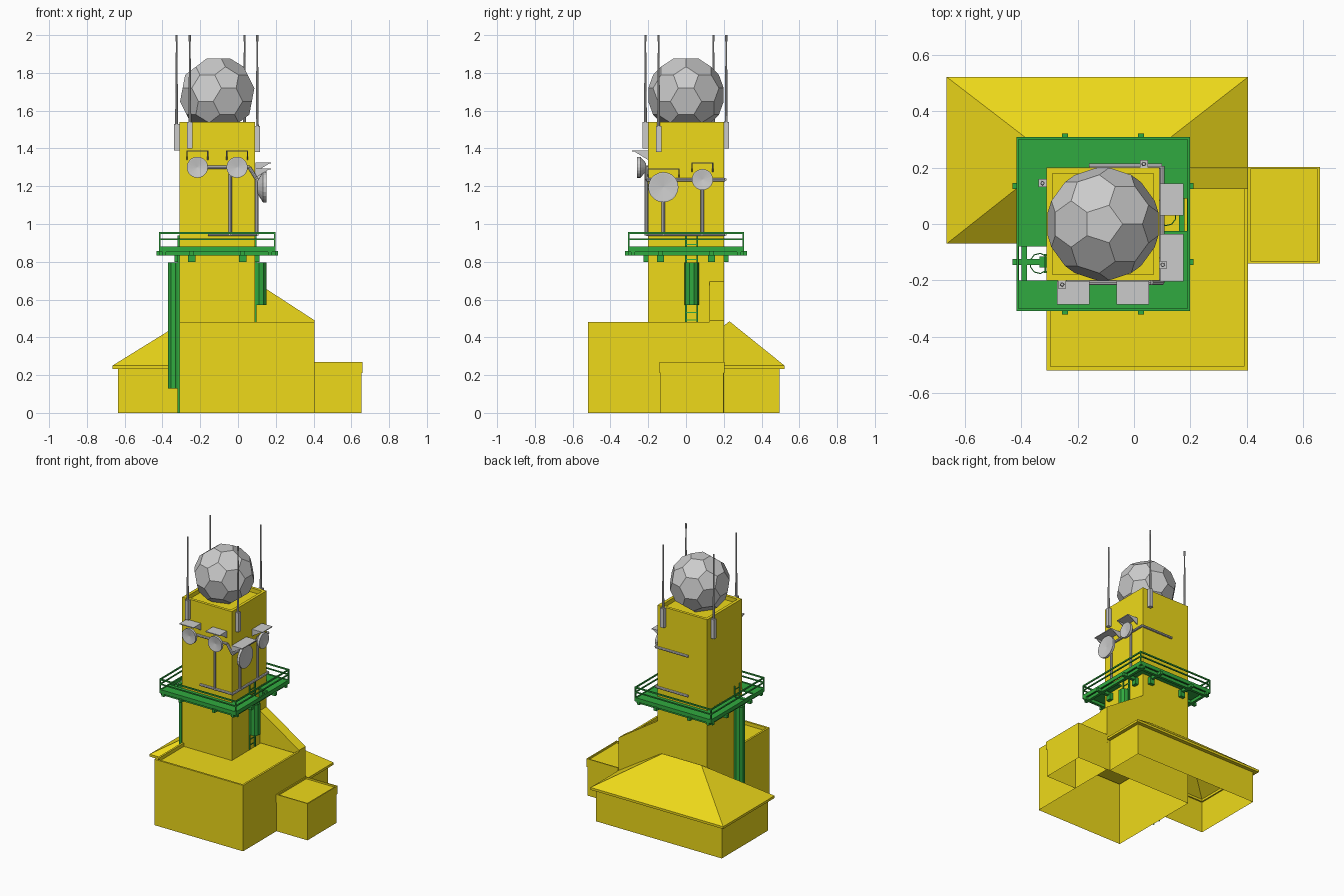
import bpy, bmesh, math
from mathutils import Vector, Matrix

if "Cube" in bpy.data.objects:
    bpy.data.objects.remove(bpy.data.objects["Cube"])


def material(name, col):
    m = bpy.data.materials.new(name)
    m.diffuse_color = (*col, 1)
    m.use_nodes = True
    m.node_tree.nodes["Principled BSDF"].inputs["Base Color"].default_value = m.diffuse_color
    return m


YELLOW = material("yellow_wall", (0.86, 0.70, 0.01))
GREEN = material("green_steel", (0.03, 0.40, 0.05))


def finish(name, bm, mat=None):
    bmesh.ops.recalc_face_normals(bm, faces=bm.faces)
    me = bpy.data.meshes.new(name)
    bm.to_mesh(me)
    bm.free()
    ob = bpy.data.objects.new(name, me)
    bpy.context.collection.objects.link(ob)
    if mat:
        me.materials.append(mat)
    return ob


def add_box(bm, a, b):
    c = [(p + q) / 2 for p, q in zip(a, b)]
    s = [abs(q - p) for p, q in zip(a, b)]
    return bmesh.ops.create_cube(bm, size=1, matrix=Matrix.Translation(c) @ Matrix.Diagonal((*s, 1)))["verts"]


def boxes(name, pairs, mat=None):
    bm = bmesh.new()
    for a, b in pairs:
        add_box(bm, a, b)
    return finish(name, bm, mat)


def add_pipe(bm, p, q, r, r2=None, seg=8):
    p, q = Vector(p), Vector(q)
    d = q - p
    m = Matrix.Translation((p + q) / 2) @ d.to_track_quat('Z', 'Y').to_matrix().to_4x4()
    bmesh.ops.create_cone(bm, cap_ends=True, segments=seg, radius1=r,
                          radius2=r if r2 is None else r2, depth=d.length, matrix=m)


def parapet_block(name, a, b, rim, drop):
    """Open-bottomed block with a recessed flat roof."""
    bm = bmesh.new()
    add_box(bm, a, b)
    bm.normal_update()
    bmesh.ops.delete(bm, geom=[f for f in bm.faces if f.normal.z < -0.9], context='FACES')
    top = [f for f in bm.faces if f.normal.z > 0.9]
    bmesh.ops.inset_region(bm, faces=top, thickness=rim)
    ext = bmesh.ops.extrude_face_region(bm, geom=top)
    bmesh.ops.translate(bm, vec=(0, 0, -drop), verts=[v for v in ext["geom"] if isinstance(v, bmesh.types.BMVert)])
    bmesh.ops.delete(bm, geom=[f for f in top if f.is_valid], context='FACES')
    return finish(name, bm, YELLOW)


def hull(name, pts, mat=None):
    bm = bmesh.new()
    for p in pts:
        bm.verts.new(p)
    bmesh.ops.convex_hull(bm, input=bm.verts)
    bmesh.ops.dissolve_limit(bm, angle_limit=0.01, verts=bm.verts, edges=bm.edges)
    return finish(name, bm, mat)


def cut(ob, cutter):
    mod = ob.modifiers.new("cut", 'BOOLEAN')
    mod.operation, mod.solver, mod.object = 'DIFFERENCE', 'EXACT', cutter
    bpy.context.view_layer.objects.active = ob
    bpy.ops.object.modifier_apply(modifier=mod.name)
    bpy.data.objects.remove(cutter)


# --- buildings ---
parapet_block("main_building", (-0.31, -0.52, 0), (0.405, 0.2, 0.48), 0.02, 0.025)
parapet_block("tower", (-0.31, -0.2, 0.45), (0.09, 0.2, 1.54), 0.03, 0.03)
parapet_block("annex_cap", (0.405, -0.14, 0.21), (0.66, 0.203, 0.27), 0.012, 0.012)
parapet_block("annex_walls", (0.406, -0.135, 0), (0.655, 0.198, 0.25), 0.01, 0.005)
hull("sloped_stair_cover", [(x, y, z) for y in (0.125, 0.2)
     for x, z in ((0.09, 0.46), (0.405, 0.46), (0.405, 0.49), (0.09, 0.695))], YELLOW)

# --- hip roofed wing ---
bm = bmesh.new()
outline = [(-0.31, -0.04), (-0.635, -0.04), (-0.635, 0.495), (0.38, 0.495), (0.38, 0.2)]
rings = [[bm.verts.new((x, y, z)) for x, y in outline] for z in (0, 0.24)]
for i in range(4):
    bm.faces.new((rings[0][i], rings[0][i + 1], rings[1][i + 1], rings[1][i]))
finish("wing_walls", bm, YELLOW)


def hip(name, x0, x1, y0, y1, z0, z1, zr, mat=None):
    pts = [(x, y, z) for x in (x0, x1) for y in (y0, y1) for z in (z0, z1)]
    return hull(name, pts + [(-0.285, 0.23, zr), (0.03, 0.23, zr)], mat)


roof = hip("wing_hip_roof", -0.665, 0.405, -0.07, 0.522, 0.233, 0.25, 0.485, YELLOW)
cut(roof, hip("cutter", -0.625, 0.37, -0.03, 0.485, 0.1, 0.25, 0.465))
cut(roof, boxes("cutter", [((-0.31, -0.7, 0), (0.6, 0.2, 0.9))]))

# --- faceted radar dome: truncated icosahedron ---
ico = bmesh.new()
bmesh.ops.create_icosphere(ico, subdivisions=1, radius=1)
pts = []
for e in ico.edges:
    a, b = e.verts[0].co, e.verts[1].co
    pts += [a.lerp(b, 1 / 3), a.lerp(b, 2 / 3)]
ico.free()
hull("radar_dome", [p.normalized() * 0.204 + Vector((-0.11, 0, 1.684)) for p in pts])

# --- green platform: deck, frame, beams, railing ---
L, R, F, B = -0.418, 0.198, -0.308, 0.308
boxes("deck", [((x0, y0, 0.866), (x1, y1, 0.876)) for x0, x1, y0, y1 in (
    (L, R, F, -0.2), (L, R, 0.2, B), (L, -0.31, -0.08, 0.2),
    (0.09, R, -0.2, -0.025), (0.09, R, 0.09, 0.2))], GREEN)


def square_frame(z0, z1, t):
    return [((L, F, z0), (R, F + t, z1)), ((L, B - t, z0), (R, B, z1)),
            ((L, F + t, z0), (L + t, B - t, z1)), ((R - t, F + t, z0), (R, B - t, z1))]


boxes("deck_frame", square_frame(0.852, 0.88, 0.01), GREEN)
rail = square_frame(0.947, 0.957, 0.008) + square_frame(0.914, 0.922, 0.008)
rail += [((x, y, 0.87), (x + 0.008, y + 0.008, 0.95)) for x in (L, R - 0.008) for y in (F, B - 0.008)]
boxes("railing", rail, GREEN)

beams = []
for s in (-1, 1):
    for o in (-0.135, 0.135):
        # cantilever beams with deeper brackets near each tip
        x, y = -0.11 + o, s * 0.2
        beams.append(((x - 0.011, y, 0.833), (x + 0.011, s * 0.322, 0.856)))
        beams.append(((x - 0.019, s * 0.2, 0.8), (x + 0.019, s * 0.225, 0.852)))
        x = -0.11 + s * 0.2
        beams.append(((x, o - 0.011, 0.833), (-0.11 + s * 0.322, o + 0.011, 0.856)))
        beams.append(((x, o - 0.019, 0.8), (x + s * 0.025, o + 0.019, 0.852)))
    beams.append(((L, s * 0.28 - 0.01, 0.833), (R, s * 0.28 + 0.01, 0.856)))
    xm = -0.11 + s * 0.28
    beams.append(((xm - 0.01, F, 0.833), (xm + 0.01, B, 0.856)))
boxes("support_beams", beams, GREEN)


# --- ladders with safety cages ---
def ladder(name, x, s, y, z0, cz0):
    bm = bmesh.new()
    for o in (-0.03, 0.03):
        add_box(bm, (x, y + o - 0.004, z0), (x + s * 0.008, y + o + 0.004, 0.94))
    for i in range(int((0.93 - z0) / 0.04)):
        z = z0 + 0.03 + i * 0.04
        add_box(bm, (x + s * 0.002, y - 0.03, z), (x + s * 0.006, y + 0.03, z + 0.005))
    finish(name + "_ladder", bm, GREEN)
    bm = bmesh.new()
    prev = None
    for i in range(8):
        a = math.radians(-135 + 270 * i / 7)
        col = [bm.verts.new((x + s * (0.025 + 0.034 * math.cos(a)), y + 0.036 * math.sin(a), z)) for z in (cz0, 0.795)]
        if prev:
            bm.faces.new((prev[0], col[0], col[1], prev[1]))
        prev = col
    cage = finish(name + "_ladder_cage", bm, GREEN)
    mod = cage.modifiers.new("thickness", 'SOLIDIFY')
    mod.thickness, mod.offset = 0.004, 0


ladder("left", -0.311, -1, -0.14, 0, 0.13)
ladder("right", 0.091, 1, 0.03, 0.46, 0.57)

# --- grey mounting pipes ---
bm = bmesh.new()
for p, q in (
        ((-0.16, -0.208, 0.945), (0.1, -0.208, 0.945)), ((0.1, -0.208, 0.945), (0.1, 0.206, 0.945)),
        ((0.1, 0.206, 0.945), (-0.16, 0.206, 0.945)), ((-0.24, -0.208, 1.3), (0.06, -0.208, 1.3)),
        ((0.06, -0.208, 1.3), (0.1, -0.208, 1.235)), ((0.1, -0.208, 1.235), (0.1, 0.206, 1.235)),
        ((0.1, 0.206, 1.235), (-0.16, 0.206, 1.235)), ((-0.04, -0.211, 0.94), (-0.04, -0.211, 1.31)),
        ((0.1, -0.12, 0.94), (0.1, -0.12, 1.24)), ((0.1, 0.085, 0.94), (0.1, 0.085, 1.25))):
    add_pipe(bm, p, q, 0.009)
finish("mounting_pipes", bm)


# --- dishes under small rain hoods; local axes: u along wall, w outward ---
def dish(name, base, w, r, hood_w, hood_z):
    w = Vector(w)
    u = Vector((0, 0, 1)).cross(w)
    M = Matrix((u, (0, 0, 1), w)).transposed().to_4x4()
    M.translation = base
    prof = [(0.0, 0.0), (0.4, 0.0), (0.85, 0.022), (1.0, 0.03), (1.0, 0.048), (0.9, 0.048), (0.0, 0.04)]
    bm = bmesh.new()
    vs = [bm.verts.new((k * r, 0, d)) for k, d in prof]
    es = [bm.edges.new(e) for e in zip(vs, vs[1:])]
    bmesh.ops.spin(bm, geom=vs + es, axis=(0, 0, 1), cent=(0, 0, 0), angle=2 * math.pi, steps=20)
    bmesh.ops.remove_doubles(bm, verts=bm.verts, dist=1e-5)
    bmesh.ops.transform(bm, matrix=M, verts=bm.verts)
    finish(name, bm)
    bm = bmesh.new()
    h = hood_w / 2
    add_box(bm, (-h, hood_z - 0.006, -0.01), (h, hood_z, 0.074))
    for x in (-h, h - 0.006):
        tri = [[bm.verts.new((x + t, y, z)) for y, z in ((hood_z - 0.004, -0.01), (hood_z - 0.004, 0.065),
               (hood_z - 0.05, -0.01))] for t in (0, 0.006)]
        bm.faces.new(tri[0])
        bm.faces.new(tri[1])
        for i in range(3):
            j = (i + 1) % 3
            bm.faces.new((tri[0][i], tri[0][j], tri[1][j], tri[1][i]))
    bmesh.ops.transform(bm, matrix=M, verts=bm.verts)
    finish(name + "_hood", bm)


dish("front_dish_left", (-0.215, -0.212, 1.3), (0, -1, 0), 0.056, 0.115, 0.09)
dish("front_dish_right", (-0.005, -0.212, 1.3), (0, -1, 0), 0.056, 0.115, 0.09)
dish("side_dish_large", (0.102, -0.12, 1.195), (1, 0, 0), 0.08, 0.17, 0.1)
dish("side_dish_small", (0.102, 0.087, 1.235), (1, 0, 0), 0.056, 0.115, 0.09)

# --- whip antennas on bracket boxes ---
for i, (x, y, z0) in enumerate(((-0.325, 0.145, 1.39), (-0.255, -0.215, 1.4), (0.035, 0.213, 1.4), (0.102, -0.145, 1.38))):
    bm = bmesh.new()
    add_box(bm, (x - 0.014, y - 0.014, z0), (x + 0.014, y + 0.014, z0 + 0.14))
    add_pipe(bm, (x, y, z0 + 0.13), (x, y, 1.97), 0.008, 0.004)
    add_pipe(bm, (x, y, 1.965), (x, y, 2.0), 0.006)
    finish("antenna_%d" % (i + 1), bm)
